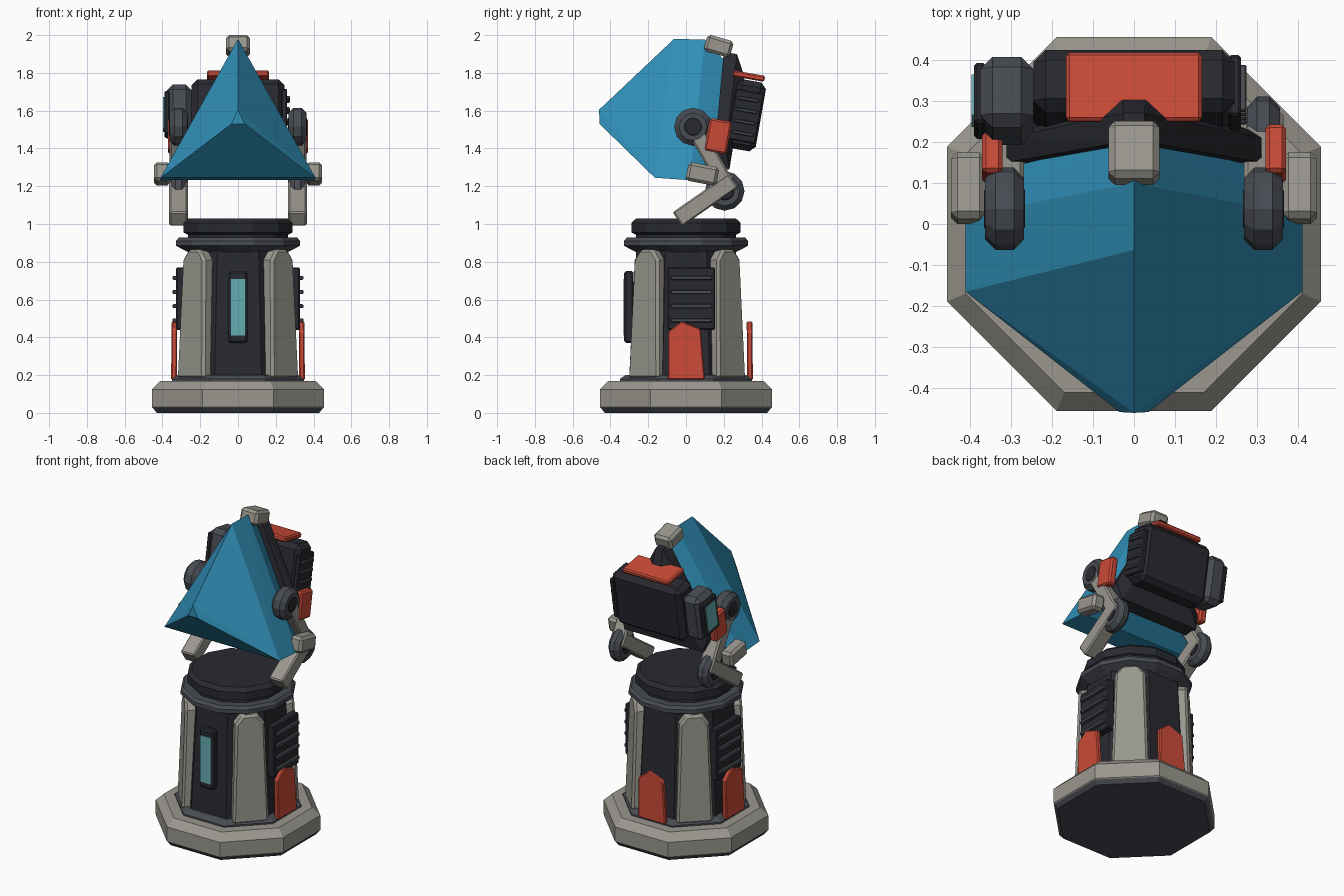
import bpy, bmesh
from math import radians, cos, sin, pi, atan2
from mathutils import Vector, Matrix

if "Cube" in bpy.data.objects:
    bpy.data.objects.remove(bpy.data.objects["Cube"])


def material(name, r, g, b):
    m = bpy.data.materials.new(name)
    m.diffuse_color = (r, g, b, 1)
    m.use_nodes = True
    m.node_tree.nodes["Principled BSDF"].inputs["Base Color"].default_value = m.diffuse_color
    return m


DARK = material("dark", 0.022, 0.023, 0.03)
STEEL = material("steel", 0.065, 0.072, 0.085)
PALE = material("pale", 0.32, 0.31, 0.27)
RED = material("red", 0.6, 0.07, 0.04)
BLUE = material("blue", 0.03, 0.28, 0.48)
CYAN = material("cyan", 0.13, 0.42, 0.45)


def finish(name, bm, mat, bevel=0.0):
    bmesh.ops.recalc_face_normals(bm, faces=bm.faces)
    me = bpy.data.meshes.new(name)
    bm.to_mesh(me)
    bm.free()
    ob = bpy.data.objects.new(name, me)
    bpy.context.collection.objects.link(ob)
    me.materials.append(mat)
    if bevel:
        mod = ob.modifiers.new("bevel", 'BEVEL')
        mod.width, mod.segments = bevel, 1
        mod.limit_method = 'ANGLE'
        mod.angle_limit = radians(50)
    return ob


def box(name, size, loc, mat, bevel=0.0, tilt=0.0):
    bm = bmesh.new()
    m = (Matrix.Translation(loc) @ Matrix.Rotation(radians(tilt), 4, 'X')
         @ Matrix.Diagonal((*size, 1)))
    bmesh.ops.create_cube(bm, size=1, matrix=m)
    return finish(name, bm, mat, bevel)


def link(name, x, width, p, q, depth, mat, bevel):
    # box running between two (y, z) points
    dy, dz = q[0] - p[0], q[1] - p[1]
    size = (width, depth, (dy * dy + dz * dz) ** 0.5)
    loc = (x, (p[0] + q[0]) / 2, (p[1] + q[1]) / 2)
    return box(name, size, loc, mat, bevel, atan2(-dy, dz) * 180 / pi)


def lathe(name, profile, sides, mat):
    # stacked regular polygons from (radius, z), flat side to the front
    bm = bmesh.new()
    rings = []
    for r, z in profile:
        rings.append([bm.verts.new((r * cos((i + .5) * 2 * pi / sides),
                                    r * sin((i + .5) * 2 * pi / sides), z))
                      for i in range(sides)])
    for a, b in zip(rings, rings[1:]):
        for i in range(sides):
            j = (i + 1) % sides
            bm.faces.new((a[i], a[j], b[j], b[i]))
    bm.faces.new(rings[0][::-1])
    bm.faces.new(rings[-1])
    return finish(name, bm, mat)


def disc(name, loc, r, width, mat, bevel):
    bm = bmesh.new()
    m = Matrix.Translation(loc) @ Matrix.Rotation(pi / 2, 4, 'Y')
    bmesh.ops.create_cone(bm, cap_ends=True, segments=12, radius1=r, radius2=r,
                          depth=width, matrix=m)
    return finish(name, bm, mat, bevel)


def panel(name, outline, thick, angle, r, lean, mat, bevel):
    # upright plate with an outline (across, z), facing outward at an angle
    bm = bmesh.new()
    a = radians(angle)
    out, side = Vector((cos(a), sin(a), 0)), Vector((-sin(a), cos(a), 0))
    up = Vector((0, 0, 1))
    sides = [[bm.verts.new(out * (r - d - lean * z) + side * u + up * z)
              for u, z in outline] for d in (0, thick)]
    n = len(outline)
    bm.faces.new(sides[0])
    bm.faces.new(sides[1][::-1])
    for i in range(n):
        j = (i + 1) % n
        bm.faces.new((sides[0][i], sides[1][i], sides[1][j], sides[0][j]))
    return finish(name, bm, mat, bevel)


def hull(name, pts, mat, bevel=0.0):
    # convex solid from half the points, mirrored across x
    bm = bmesh.new()
    for p in sorted({(s * x, y, z) for x, y, z in pts for s in (1, -1)}):
        bm.verts.new(p)
    res = bmesh.ops.convex_hull(bm, input=bm.verts)
    loose = [v for v in bm.verts if not v.link_faces]
    bmesh.ops.delete(bm, geom=loose, context='VERTS')
    bmesh.ops.dissolve_limit(bm, angle_limit=radians(1), verts=bm.verts, edges=bm.edges)
    return finish(name, bm, mat, bevel)


# Pedestal
K = 1 / cos(pi / 8)
lathe("base_underside", [(.43 * K, 0), (.45 * K, .025)], 8, STEEL)
lathe("base", [(.435 * K, .012), (.455 * K, .03), (.455 * K, .125), (.41 * K, .17)], 8, PALE)
lathe("base_collar", [(.35 * K, .165), (.35 * K, .18), (.32 * K, .2)], 8, STEEL)
lathe("column", [(.3 * K, .18), (.262 * K, .88)], 8, DARK)
lathe("lower_ring", [(.27, .85), (.315, .872), (.34, .885), (.34, .91), (.325, .928), (.27, .928)],
      12, STEEL)
lathe("ring_neck", [(.275, .92), (.275, .96)], 12, DARK)
lathe("top_cap", [(.27, .942), (.3, .955), (.3, 1.005), (.275, 1.028)], 12, DARK)

# Corner pillars
outline = [(-.108, .18), (.108, .18), (.088, .81), (.045, .865), (-.045, .865), (-.088, .81)]
for i, ang in enumerate((-42, 46, 134, 222)):
    panel(f"pillar_{i}", outline, .08, ang, .35, .035, PALE, .014)

# Red skirt panels on both sides and the back
skirt = [(-.095, .175), (.1, .175), (.078, .445), (-.025, .485), (-.095, .43)]
for ang, nm in ((0, "right"), (90, "back"), (180, "left")):
    panel(f"skirt_{nm}", skirt, .03, ang, .356, .01, RED, .006)

# Side vents
for s in (1, -1):
    box(f"vent_plate_{s}", (.05, .25, .33), (s * .302, .028, .605), DARK, .006)
    for k in range(4):
        box(f"vent_bar_{s}_{k}", (.025, .22, .022), (s * .333, .028, .49 + k * .075), STEEL, .004)

# Front window
box("window_frame", (.1, .05, .38), (0, -.302, .56), DARK, .01)
box("window", (.08, .012, .3), (0, -.326, .56), CYAN)

# Faceted energy shield
hull("shield", [(0, -.063, 1.98), (0, .1, 1.976), (0, .21, 1.86), (0, -.46, 1.605),
                (.035, -.458, 1.53), (.41, -.165, 1.245), (.41, .02, 1.232),
                (.3, .14, 1.32)], BLUE)

# Triangular back plate behind the shield
hull("back_plate", [(.025, .2, 1.91), (.025, .27, 1.9), (.03, .31, 1.78), (.31, .15, 1.38),
                    (.31, .21, 1.4), (.29, .15, 1.28), (.28, .23, 1.29)], DARK)

# Backpack
TILT = -10
box("pack", (.49, .155, .37), (0, .32, 1.575), DARK, .03, TILT)
box("pack_lid", (.33, .17, .032), (0, .333, 1.783), RED, .008, TILT)
box("pack_vent_plate", (.03, .15, .27), (.245, .315, 1.57), DARK, .006, TILT)
for k in range(4):
    z = -.09 + k * .06
    box(f"pack_vent_bar_{k}", (.025, .115, .018), (.262, .315 + z * .17, 1.57 + z), STEEL, .004, TILT)
box("side_module", (.13, .175, .3), (-.31, .3, 1.58), STEEL, .03, TILT)
box("side_module_frame", (.03, .15, .23), (-.375, .3, 1.58), DARK, .008, TILT)
box("side_module_window", (.012, .1, .17), (-.39, .3, 1.58), CYAN, 0, TILT)

# Emitters
box("top_emitter", (.125, .145, .09), (0, .173, 1.942), PALE, .016, -16)
for s in (1, -1):
    box(f"corner_emitter_{s}", (.085, .165, .1), (s * .403, .087, 1.265), PALE, .016, -11)

# Folded arms
for s in (1, -1):
    x = s * .315
    disc(f"shoulder_{s}", (x, .037, 1.515), .1, .095, STEEL, .025)
    disc(f"shoulder_hub_{s}", (x, .037, 1.515), .055, .1, DARK, .01)
    link(f"upper_arm_{s}", x, .095, (.03, 1.53), (.23, 1.18), .085, PALE, .01)
    disc(f"elbow_{s}", (x, .205, 1.175), .105, .08, STEEL, .025)
    disc(f"elbow_hub_{s}", (x, .205, 1.175), .055, .09, DARK, .01)
    link(f"forearm_{s}", x, .098, (.25, 1.23), (-.045, 1.025), .09, PALE, .008)
    box(f"arm_guard_{s}", (.05, .12, .175), (s * .345, .17, 1.465), RED, .01, TILT)
